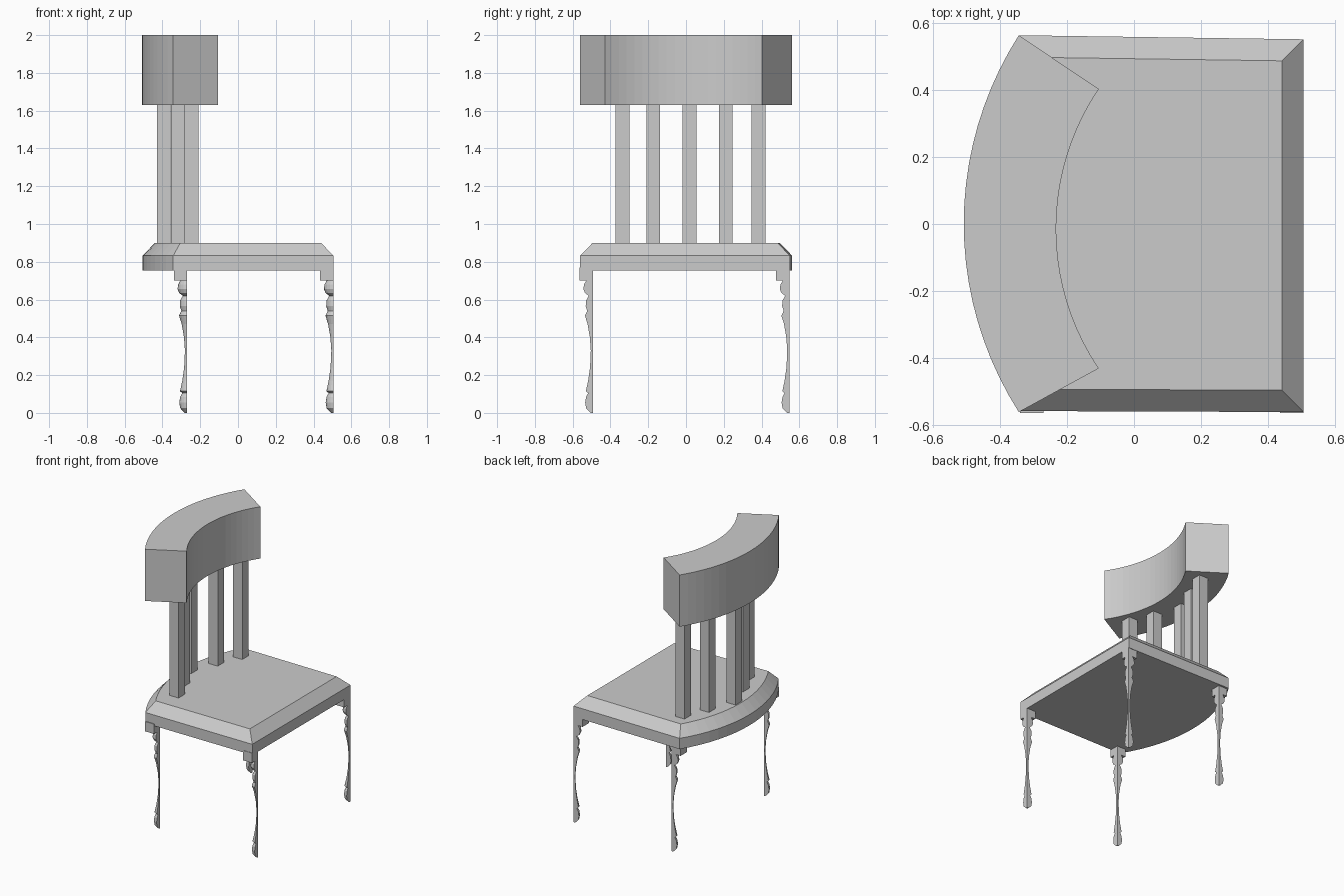
import bpy, bmesh
from math import cos, sin, asin, pi
from mathutils import Vector

cube = bpy.data.objects.get("Cube")
if cube:
    bpy.data.objects.remove(cube, do_unlink=True)

grey = bpy.data.materials.new("plain grey")
grey.use_nodes = True
COLOR = (0.6, 0.6, 0.6, 1)
grey.diffuse_color = COLOR
grey.node_tree.nodes["Principled BSDF"].inputs["Base Color"].default_value = COLOR


def finish(name, bm):
    bmesh.ops.recalc_face_normals(bm, faces=bm.faces)
    mesh = bpy.data.meshes.new(name)
    bm.to_mesh(mesh)
    bm.free()
    mesh.materials.append(grey)
    obj = bpy.data.objects.new(name, mesh)
    bpy.context.collection.objects.link(obj)
    return obj


def arc(back, tip, low, high, steps):
    """Arc bulging toward -x, from (tip, low) to (tip, high), rearmost at x = back."""
    half, sag = (high - low) / 2, tip - back
    r = (half * half + sag * sag) / (2 * sag)
    a = asin(half / r)
    mid = (low + high) / 2
    angles = [-a + 2 * a * i / steps for i in range(steps + 1)]
    return [(back + r - r * cos(t), mid + r * sin(t)) for t in angles]


def prism(outline, bottom, top):
    """Extruded outline; returns the bmesh and its top face."""
    bm = bmesh.new()
    face = bm.faces.new([bm.verts.new((x, y, bottom)) for x, y in outline])
    out = bmesh.ops.extrude_face_region(bm, geom=[face], use_keep_orig=True)["geom"]
    for v in out:
        if isinstance(v, bmesh.types.BMVert):
            v.co.z = top
    cap = next(f for f in out if isinstance(f, bmesh.types.BMFace))
    return bm, cap


def box(name, x, y, size, bottom, top):
    """Square post whose low corner is at (x, y)."""
    outline = [(x, y), (x + size, y), (x + size, y + size), (x, y + size)]
    finish(name, prism(outline, bottom, top)[0])


# Seat with bowed rear edge and chamfered rim
rear = arc(-0.505, -0.343, -0.557, 0.562, 16)
bm, cap = prism(rear + [(0.505, 0.55), (0.505, -0.56)], 0.755, 0.832)
bmesh.ops.recalc_face_normals(bm, faces=bm.faces)
bmesh.ops.inset_region(bm, faces=[cap], thickness=0.065, use_even_offset=True)
for v in cap.verts:
    v.co.z = 0.9
finish("seat", bm)

# Curved top rail
outer = arc(-0.507, -0.343, -0.56, 0.562, 20)
inner = arc(-0.232, -0.105, -0.43, 0.402, 20)
finish("top_rail", prism(outer + inner[::-1], 1.63, 2.0)[0])

# Back slats following the curve
for i, (x, y) in enumerate([(-0.283, -0.372), (-0.355, -0.21), (-0.43, -0.018),
                            (-0.355, 0.174), (-0.283, 0.348)]):
    box(f"back_slat_{i + 1}", x, y, 0.073, 0.89, 1.64)

# Legs: quarter turnings (radius, height) under square corner blocks
PROFILE = [(0.035, 0.70), (0.047, 0.68), (0.05, 0.655), (0.042, 0.635), (0.022, 0.62),
           (0.036, 0.595), (0.038, 0.565), (0.03, 0.54), (0.042, 0.515), (0.028, 0.47),
           (0.016, 0.40), (0.011, 0.33), (0.015, 0.24), (0.025, 0.17), (0.037, 0.115),
           (0.025, 0.105), (0.036, 0.085), (0.041, 0.055), (0.036, 0.025), (0.012, 0.0)]


def leg(name, x, y, segments=4):
    bm = bmesh.new()
    angles = [pi + pi / 2 * i / segments for i in range(segments + 1)]
    rings = [[bm.verts.new((x, y, z))] +
             [bm.verts.new((x + r * cos(t), y + r * sin(t), z)) for t in angles]
             for r, z in PROFILE]
    for a, b in zip(rings, rings[1:]):
        for i in range(len(a)):
            j = (i + 1) % len(a)
            bm.faces.new((a[i], a[j], b[j], b[i]))
    bm.faces.new(rings[0])
    bm.faces.new(rings[-1])
    finish(name, bm)


for end, x in (("front", 0.505), ("rear", -0.27)):
    for side, y in (("left", 0.547), ("right", -0.493)):
        box(f"{end}_{side}_leg_block", x - 0.07, y - 0.07, 0.07, 0.70, 0.77)
        leg(f"{end}_{side}_leg", x, y)
